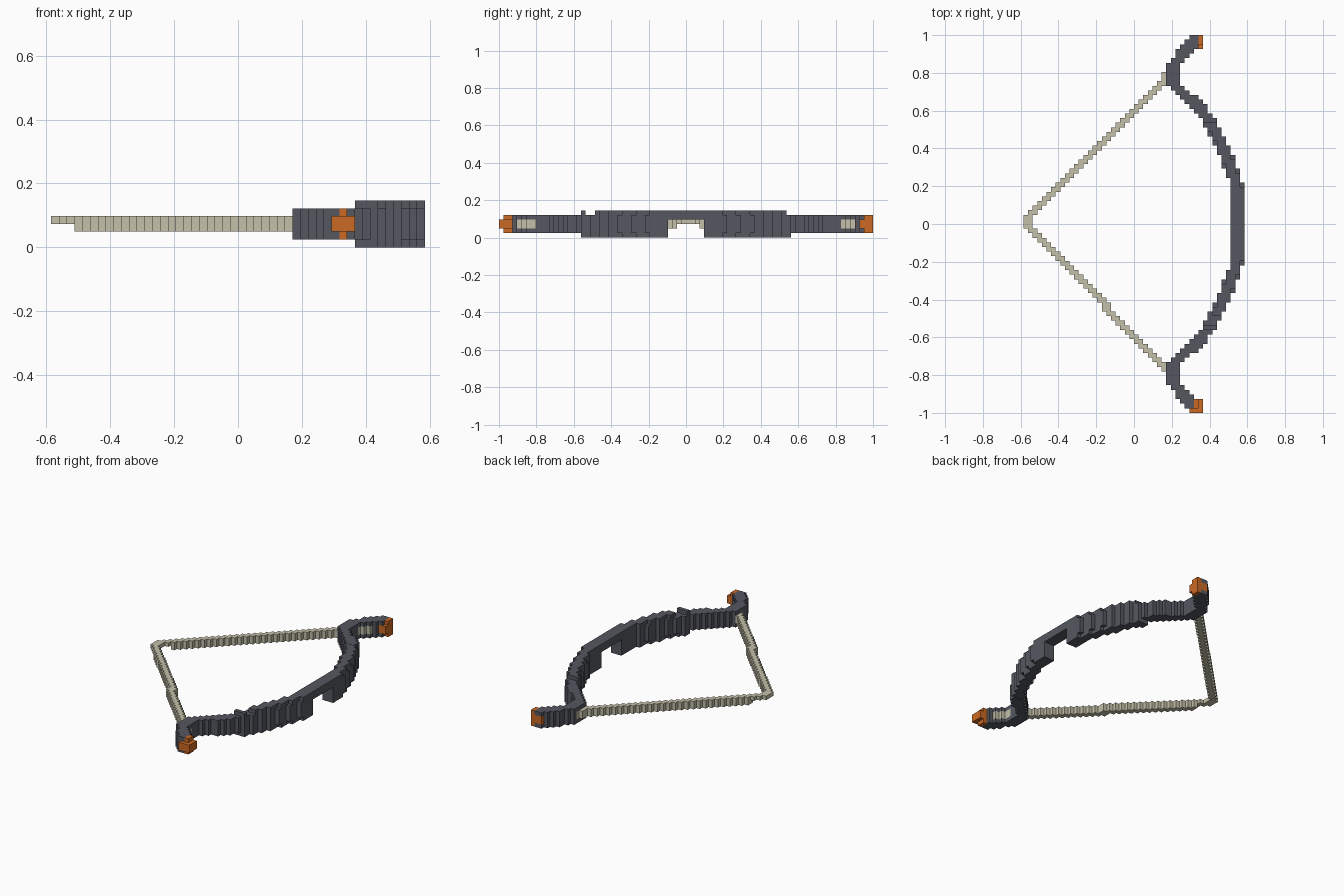
import bpy
import bmesh
from mathutils import Vector
from mathutils.geometry import intersect_point_line

if "Cube" in bpy.data.objects:
    bpy.data.objects.remove(bpy.data.objects["Cube"], do_unlink=True)

V = 2 / 82  # size of one block


def material(name, rgb):
    m = bpy.data.materials.new(name)
    m.use_nodes = True
    m.diffuse_color = (*rgb, 1)
    bsdf = m.node_tree.nodes["Principled BSDF"]
    bsdf.inputs["Base Color"].default_value = (*rgb, 1)
    bsdf.inputs["Roughness"].default_value = 0.8
    return m


def distance(p, path):
    best = 9.0
    for a, b in zip(path, path[1:]):
        a, b = Vector((*a, 0)), Vector((*b, 0))
        t = intersect_point_line(p, a, b)[1]
        best = min(best, (p - a.lerp(b, max(0, min(1, t)))).length)
    return best


def trace(path, radius, layers):
    """Blocks near a path; layers(i, j) gives the heights filled there."""
    cells = set()
    for i in range(-24, 24):
        for j in range(-41, 41):
            d = distance(Vector(((i + .5) * V, (j + .5) * V, 0)), path)
            for k in layers(i, j):
                if d < radius(k):
                    cells.add((i, j, k))
    return cells


def box(xs, ys, zs):
    return {(i, j, k) for i in range(*xs) for j in range(*ys) for k in range(*zs)}


def block_object(name, cells, mat):
    """Mesh of the exposed sides of the blocks."""
    bm = bmesh.new()
    verts = {}

    def vert(c):
        if c not in verts:
            verts[c] = bm.verts.new([n * V for n in c])
        return verts[c]

    for c in sorted(cells):
        for axis in range(3):
            u, w = (axis + 1) % 3, (axis + 2) % 3
            for side in (0, 1):
                near = list(c)
                near[axis] += 2 * side - 1
                if tuple(near) in cells:
                    continue
                quad = []
                for du, dw in ((0, 0), (1, 0), (1, 1), (0, 1)):
                    q = list(c)
                    q[axis] += side
                    q[u] += du
                    q[w] += dw
                    quad.append(vert(tuple(q)))
                bm.faces.new(quad if side else quad[::-1])
    me = bpy.data.meshes.new(name)
    bm.to_mesh(me)
    bm.free()
    me.materials.append(mat)
    ob = bpy.data.objects.new(name, me)
    bpy.context.collection.objects.link(ob)


# Limb and grip: deep in the middle, shallower towards the ends, with an arrow gap
half = [(.549, 0), (.549, .19), (.525, .26), (.49, .36), (.44, .47), (.39, .56),
        (.33, .63), (.25, .70), (.21, .75), (.21, .83), (.245, .89), (.30, .945), (.32, .96)]
limb_path = [(x, -y) for x, y in half[:0:-1]] + half


def limb_layers(i, j):
    low = 4 if -4 <= j < 4 else 0 if -23 <= j < 23 else 1
    high = 6 if -20 <= j < 22 or j == -23 else 5
    return range(low, high)


limb = trace(limb_path, lambda k: .028 if k in (0, 5) else .032, limb_layers)
limb |= box((7, 8), (-32, -31), (1, 5)) | box((7, 8), (31, 34), (1, 5))

# Drawn string, thinner at the nocking point, wrapping round the limb ends
string_path = [(.275, -.895), (.19, -.795), (-.573, .012), (.18, .79), (.265, .89)]
string = trace(string_path, lambda k: .0175,
               lambda i, j: (3,) if i < -21 else (2, 3))

# Tips: crossed blocks at both ends
front_tip = box((12, 15), (-41, -38), (2, 4)) | box((13, 14), (-40, -38), (1, 5))
back_tip = box((12, 15), (38, 41), (2, 4)) | box((14, 15), (39, 41), (1, 5))
limb |= box((12, 14), (38, 41), (1, 5))
limb -= front_tip | back_tip | string
limb = {c for c in limb if c[1] >= -40}

block_object("limb", limb, material("slate grey", (.092, .097, .118)))
block_object("string", string - front_tip - back_tip, material("pale cord", (.55, .53, .40)))
orange = material("orange", (.60, .14, .018))
block_object("front_tip", front_tip, orange)
block_object("back_tip", back_tip, orange)
